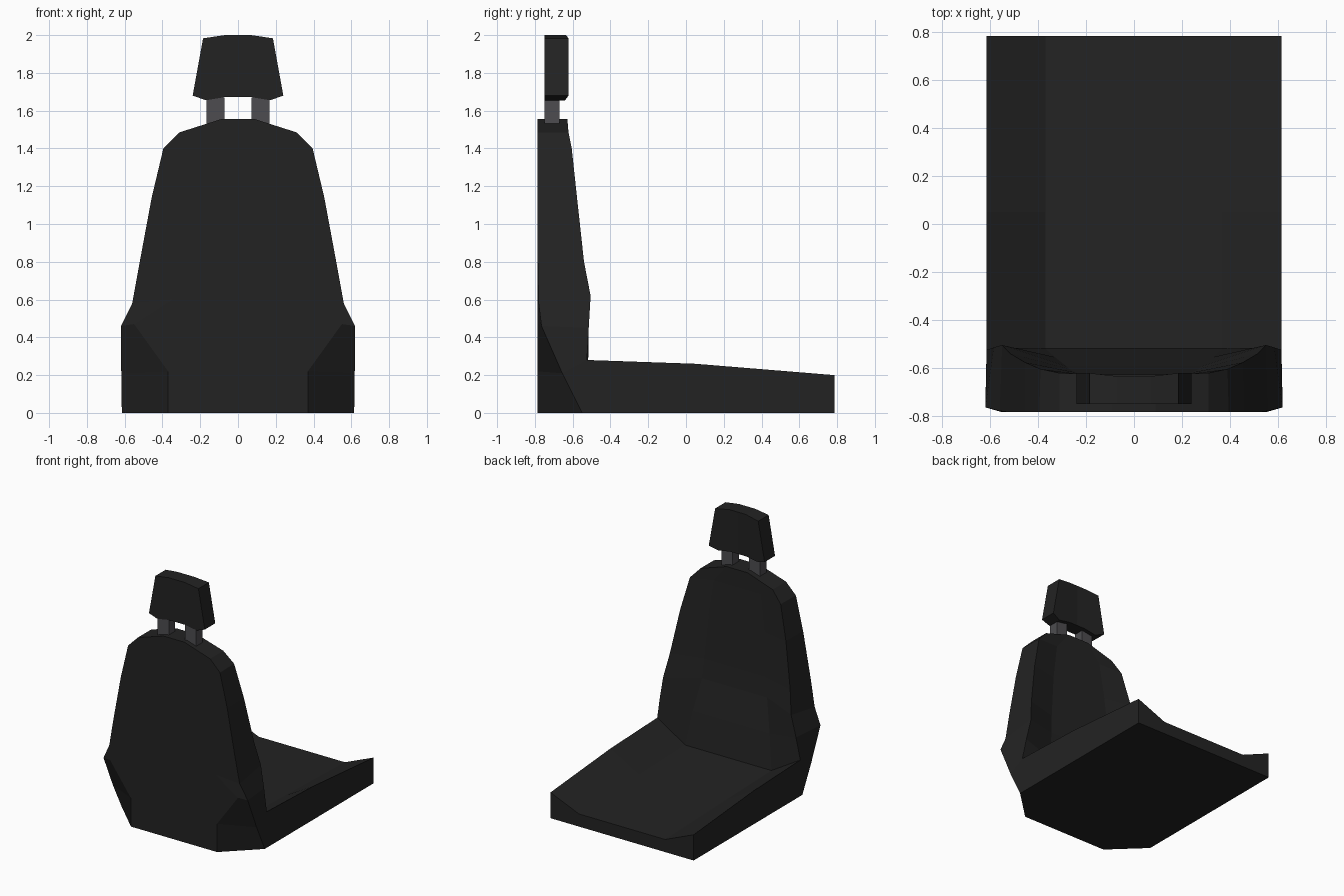
import bpy, bmesh

if "Cube" in bpy.data.objects:
    bpy.data.objects.remove(bpy.data.objects["Cube"])


def material(name, rgb):
    m = bpy.data.materials.new(name)
    m.diffuse_color = (*rgb, 1)
    m.use_nodes = True
    m.node_tree.nodes["Principled BSDF"].inputs["Base Color"].default_value = m.diffuse_color
    return m


black = material("black_upholstery", (0.0165, 0.0165, 0.0165))
grey = material("grey_metal", (0.075, 0.073, 0.08))


def half_loft(name, rings, mat, caps=("ngon", "ngon")):
    """Skin half rings (x >= 0, open at the centre plane) and mirror them."""
    bm = bmesh.new()
    vs = [[bm.verts.new(p) for p in r] for r in rings]
    for a, b in zip(vs, vs[1:]):
        for i in range(len(a) - 1):
            bm.faces.new((a[i], a[i + 1], b[i + 1], b[i]))
    for ring, kind in zip((vs[0], vs[-1]), caps):
        if kind == "ngon":
            bm.faces.new(ring)
        else:  # strips joining the front half of the ring to the rear half
            n = len(ring)
            for i in range(n // 2 - 1):
                bm.faces.new((ring[i], ring[i + 1], ring[n - 2 - i], ring[n - 1 - i]))
    # mirrored half
    geo = bm.verts[:] + bm.edges[:] + bm.faces[:]
    dup = bmesh.ops.duplicate(bm, geom=geo)["geom"]
    for v in dup:
        if isinstance(v, bmesh.types.BMVert):
            v.co.x = -v.co.x
    bmesh.ops.remove_doubles(bm, verts=bm.verts[:], dist=0.0005)
    bmesh.ops.recalc_face_normals(bm, faces=bm.faces[:])
    me = bpy.data.meshes.new(name)
    bm.to_mesh(me)
    bm.free()
    me.materials.append(mat)
    ob = bpy.data.objects.new(name, me)
    bpy.context.collection.objects.link(ob)
    return ob


# Seat cushion: dished section, lower towards the free end
rings = []
for y, side, mid in ((-0.525, 0.28, 0.135), (0.05, 0.26, 0.12), (0.785, 0.2, 0.098)):
    rings.append([(0, y, mid), (0.37, y, mid), (0.615, y, side), (0.615, y, 0), (0, y, 0)])
half_loft("seat_cushion", rings, black)

# Backrest: inner front, bolster edge, rear outer corner, rear panel (x, z)
rows = [
    ((0.37, -0.525, 0), (0.615, -0.525, 0), (0.615, -0.55, 0), (0.37, 0)),
    ((0.37, -0.52, 0.135), (0.615, -0.525, 0.28), (0.618, -0.655, 0.21), (0.37, 0.22)),
    ((0.33, -0.555, 0.40), (0.585, -0.515, 0.45), (0.62, -0.765, 0.46), (0.55, 0.47)),
    ((0.28, -0.595, 0.65), (0.55, -0.505, 0.62), (0.56, -0.78, 0.58), (0.35, 0.60)),
    ((0.27, -0.605, 0.80), (0.517, -0.54, 0.80), (0.52, -0.785, 0.80), (0.33, 0.80)),
    ((0.24, -0.62, 1.14), (0.455, -0.577, 1.14), (0.457, -0.785, 1.14), (0.28, 1.14)),
    ((0.20, -0.63, 1.42), (0.39, -0.605, 1.40), (0.395, -0.785, 1.40), (0.22, 1.42)),
    ((0.09, -0.628, 1.555), (0.31, -0.622, 1.485), (0.31, -0.785, 1.485), (0.09, 1.555)),
]
rings = []
for inner, outer, rear, (px, pz) in rows:
    rings.append([(0, inner[1], inner[2]), inner, outer, rear,
                  (px, -0.785, pz), (0, -0.785, pz)])
half_loft("backrest", rings, black, caps=("ngon", "strips"))

# Headrest: tapered outline with a slightly dished front
outline = [(0, 2.0, -0.635), (0.07, 2.0, -0.635), (0.185, 1.983, -0.622),
           (0.24, 1.68, -0.622), (0.17, 1.655, -0.64), (0.07, 1.672, -0.64),
           (0, 1.672, -0.64)]
half_loft("headrest", [[(x, -0.75, z) for x, z, y in outline],
                       [(x, y, z) for x, z, y in outline]], black)

# Headrest posts
for side, label in ((-1, "left"), (1, "right")):
    bpy.ops.mesh.primitive_cube_add(size=1, location=(side * 0.118, -0.71, 1.595))
    post = bpy.context.object
    post.name = label + "_headrest_post"
    post.scale = (0.095, 0.078, 0.15)
    post.data.materials.append(grey)
